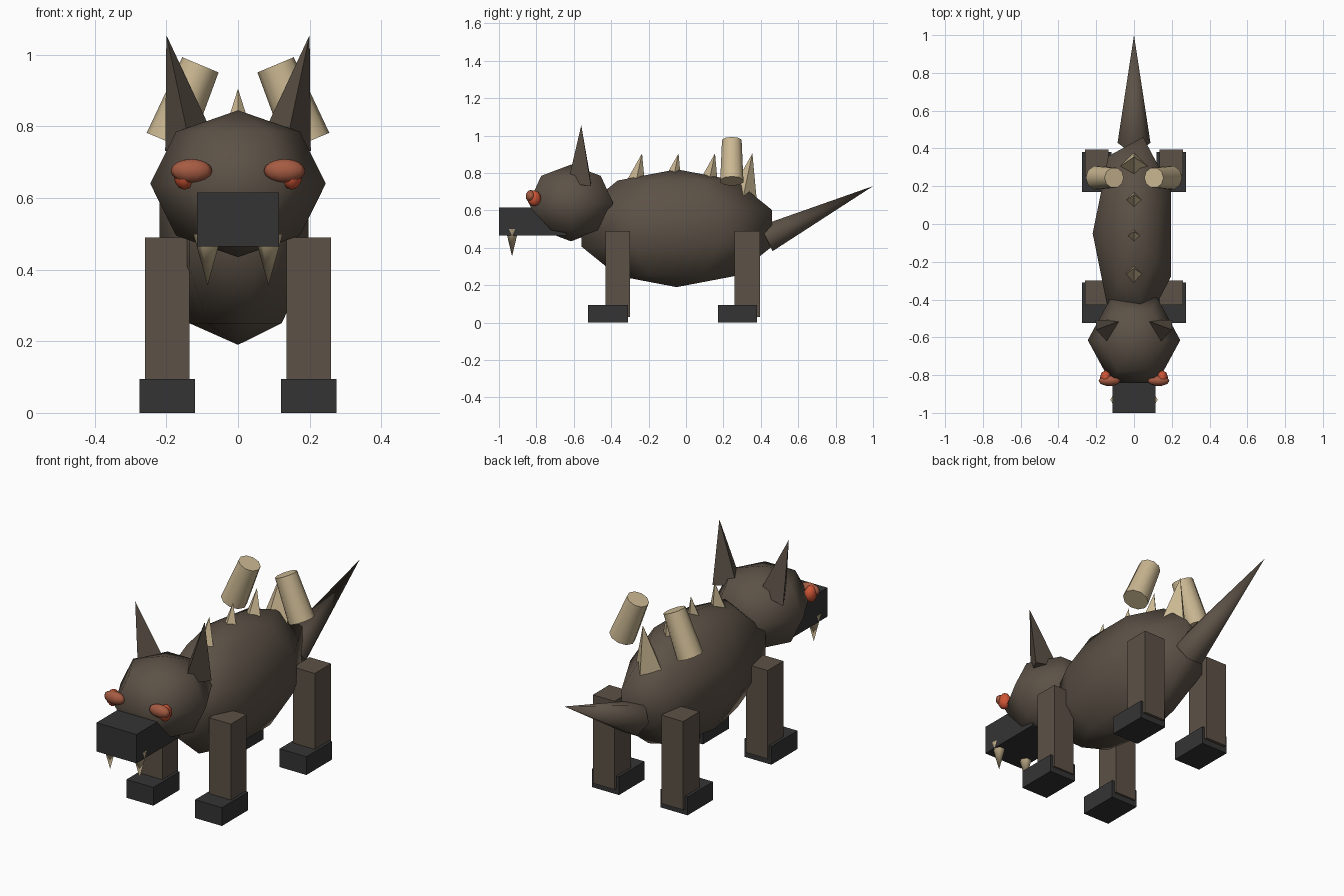
import bpy, bmesh, math
from mathutils import Matrix, Vector

if "Cube" in bpy.data.objects:
    bpy.data.objects.remove(bpy.data.objects["Cube"])


def material(name, rgb):
    m = bpy.data.materials.new(name)
    m.diffuse_color = (*rgb, 1)
    m.use_nodes = True
    m.node_tree.nodes["Principled BSDF"].inputs["Base Color"].default_value = m.diffuse_color
    return m


FUR = material("brown_fur", (0.107, 0.083, 0.062))
DARK = material("charcoal", (0.034, 0.034, 0.034))
BONE = material("bone", (0.60, 0.48, 0.29))
ORANGE = material("dull_orange", (0.38, 0.105, 0.055))
RED = material("bright_red", (0.62, 0.09, 0.035))


def finish(name, bm, mat):
    bmesh.ops.recalc_face_normals(bm, faces=bm.faces)
    me = bpy.data.meshes.new(name)
    bm.to_mesh(me)
    bm.free()
    me.materials.append(mat)
    ob = bpy.data.objects.new(name, me)
    bpy.context.collection.objects.link(ob)
    return ob


def lathe(name, mat, profile, n, matrix, phase=0.0, smooth=False):
    """Spin (radius, height) points into n sides; zero radius makes a pole."""
    bm = bmesh.new()
    rings = []
    for r, z in profile:
        count = n if r > 1e-6 else 1
        rings.append([bm.verts.new(matrix @ Vector((
            r * math.cos(phase + math.tau * i / n),
            r * math.sin(phase + math.tau * i / n), z))) for i in range(count)])
    for a, b in zip(rings, rings[1:]):
        for i in range(n):
            j = (i + 1) % n
            quad = [a[i % len(a)], a[j % len(a)], b[j % len(b)], b[i % len(b)]]
            bm.faces.new(list(dict.fromkeys(quad))).smooth = smooth
    for ring in (rings[0], rings[-1]):
        if len(ring) > 1:
            cap = bm.faces.new(ring)
            for e in cap.edges:
                e.smooth = False
    return finish(name, bm, mat)


def ball(name, mat, centre, radii, n, rows, phase=0.0):
    prof = [(math.sin(math.pi * k / rows), -math.cos(math.pi * k / rows))
            for k in range(rows + 1)]
    prof[0], prof[-1] = (0, -1), (0, 1)
    mx = Matrix.Translation(centre) @ Matrix.Diagonal((*radii, 1))
    return lathe(name, mat, prof, n, mx, phase, True)


def cone(name, mat, base, tip, r1, r2, n, phase=0.0, smooth=False):
    base, tip = Vector(base), Vector(tip)
    z = (tip - base).normalized()
    x = (Vector((1, 0, 0)) - z * z.x).normalized()
    y = z.cross(x)
    mx = Matrix.Translation(base) @ Matrix((x, y, z)).transposed().to_4x4()
    return lathe(name, mat, [(r1, 0), (r2, (tip - base).length)], n, mx, phase, smooth)


def box(name, mat, lo, hi):
    lo, hi = Vector(lo), Vector(hi)
    bm = bmesh.new()
    bmesh.ops.create_cube(bm, size=1, matrix=Matrix.Translation((lo + hi) / 2)
                          @ Matrix.Diagonal((*(hi - lo), 1)))
    return finish(name, bm, mat)


# Body, head, muzzle and tail
ball("body", FUR, (0, -0.05, 0.505), (0.23, 0.55, 0.315), 7, 5, math.pi)
ball("head", FUR, (0, -0.615, 0.64), (0.245, 0.26, 0.205), 6, 4)
box("muzzle", DARK, (-0.115, -1.0, 0.465), (0.115, -0.64, 0.615))
cone("tail", FUR, (0, 0.43, 0.45), (0, 1.0, 0.73), 0.087, 0, 6, 0, True)

# Spikes along the spine
for i, y in enumerate((-0.235, -0.04, 0.155, 0.355)):
    cone(f"back_spike_{i + 1}", BONE, (0, y - 0.05, 0.67), (0, y, 0.905), 0.075, 0, 4)

# Paired parts
for side, s in (("left", -1), ("right", 1)):
    # Ears lean outwards, with one corner of the base facing forward
    cone(f"{side}_ear", FUR, (s * 0.133, -0.55, 0.745), (s * 0.2, -0.56, 1.055),
         0.083, 0, 3, -math.pi / 2)
    # Layered eyes
    ball(f"{side}_eye", ORANGE, (s * 0.13, -0.83, 0.676), (0.058, 0.028, 0.033), 10, 8)
    ball(f"{side}_eye_core", RED, (s * 0.15, -0.812, 0.665), (0.03, 0.037, 0.042), 8, 6)
    # Fangs poke past the muzzle sides
    cone(f"{side}_fang", BONE, (s * 0.085, -0.93, 0.50), (s * 0.085, -0.93, 0.355),
         0.04, 0, 6, 0, True)
    # Tapered stubs above the haunches
    cone(f"{side}_back_stub", BONE, (s * 0.195, 0.245, 0.757), (s * 0.105, 0.245, 0.972),
         0.065, 0.055, 10, 0, True)
    # Legs and feet
    for end, leg, foot in (("front", (-0.43, -0.30), (-0.525, -0.31)),
                           ("rear", (0.26, 0.395), (0.17, 0.38))):
        xs = sorted((s * 0.135, s * 0.26))
        box(f"{end}_{side}_leg", FUR, (xs[0], leg[0], 0.03), (xs[1], leg[1], 0.49))
        xs = sorted((s * 0.12, s * 0.275))
        box(f"{end}_{side}_foot", DARK, (xs[0], foot[0], 0), (xs[1], foot[1], 0.095))
